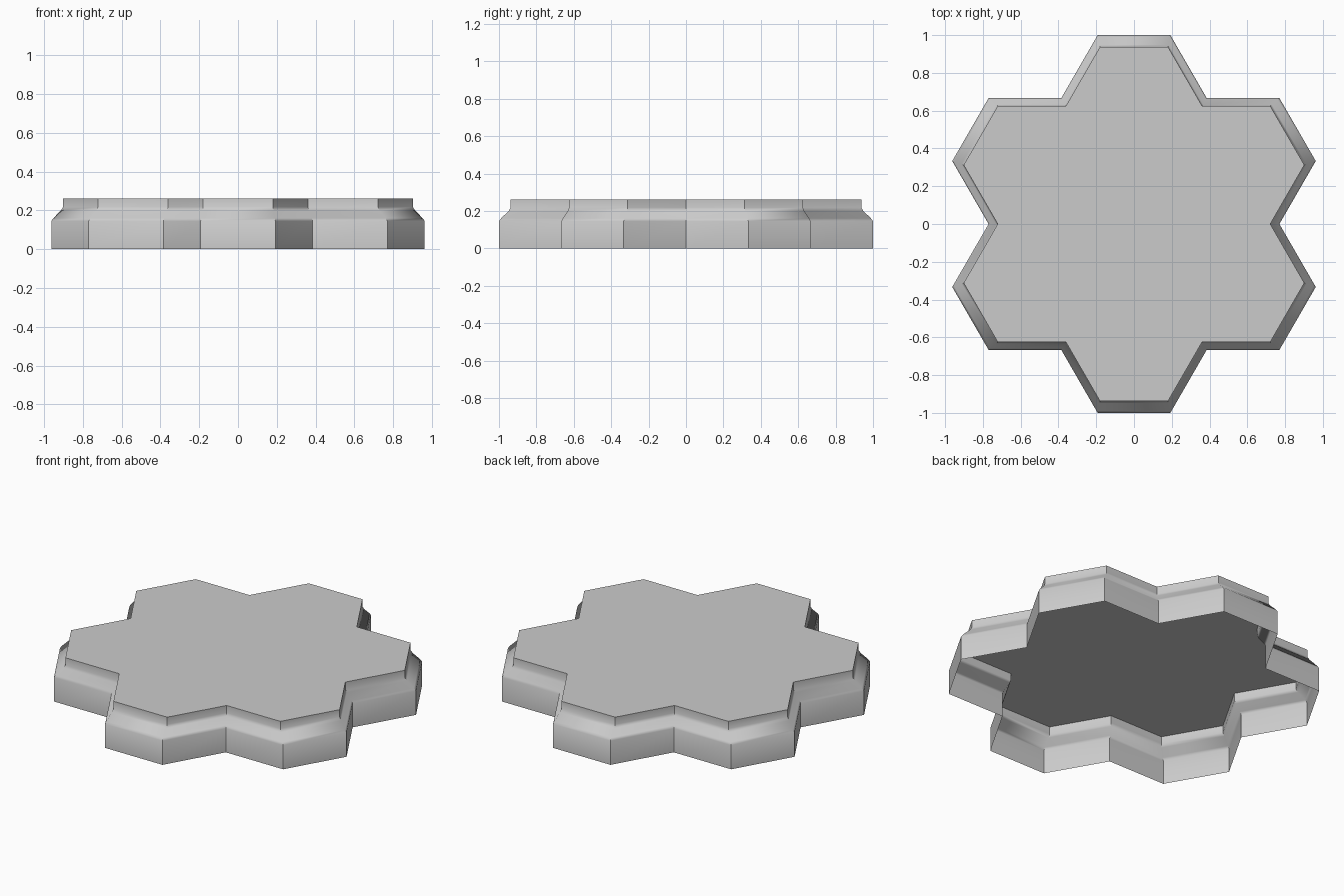
import bpy, bmesh
from math import radians
from mathutils import Vector, Matrix

cube = bpy.data.objects.get("Cube")
if cube:
    bpy.data.objects.remove(cube)

# Material
grey = bpy.data.materials.new("plain grey")
grey.use_nodes = True
colour = (0.6, 0.6, 0.6, 1)
grey.diffuse_color = colour
grey.node_tree.nodes["Principled BSDF"].inputs["Base Color"].default_value = colour

# Outline of seven joined hexagons: three corners repeated in six turns
side = 2 / 27 ** 0.5
sector = [Vector((side / 2, 1, 0)), Vector((-side / 2, 1, 0)), Vector((-side, 2 / 3, 0))]
outline = [Matrix.Rotation(radians(60 * k), 3, 'Z') @ p for k in range(6) for p in sector]

# Wall profile: outline scale and height
profile = [(1, 0), (1, 0.145), (0.989, 0.16), (0.948, 0.2), (0.937, 0.218), (0.937, 0.262)]

# Open-bottomed tile shell
bm = bmesh.new()
rings = [[bm.verts.new((p.x * s, p.y * s, z)) for p in outline] for s, z in profile]
count = len(outline)
for low, high in zip(rings, rings[1:]):
    for i in range(count):
        j = (i + 1) % count
        bm.faces.new((low[i], low[j], high[j], high[i]))
bm.faces.new(rings[-1])

mesh = bpy.data.meshes.new("hex_flower_tile")
bm.to_mesh(mesh)
bm.free()
mesh.materials.append(grey)
tile = bpy.data.objects.new("hex_flower_tile", mesh)
bpy.context.collection.objects.link(tile)

# Smooth the wall profile, keep the corners and top rim sharp
bpy.ops.object.select_all(action='DESELECT')
tile.select_set(True)
bpy.context.view_layer.objects.active = tile
bpy.ops.object.shade_smooth_by_angle(angle=radians(50))
